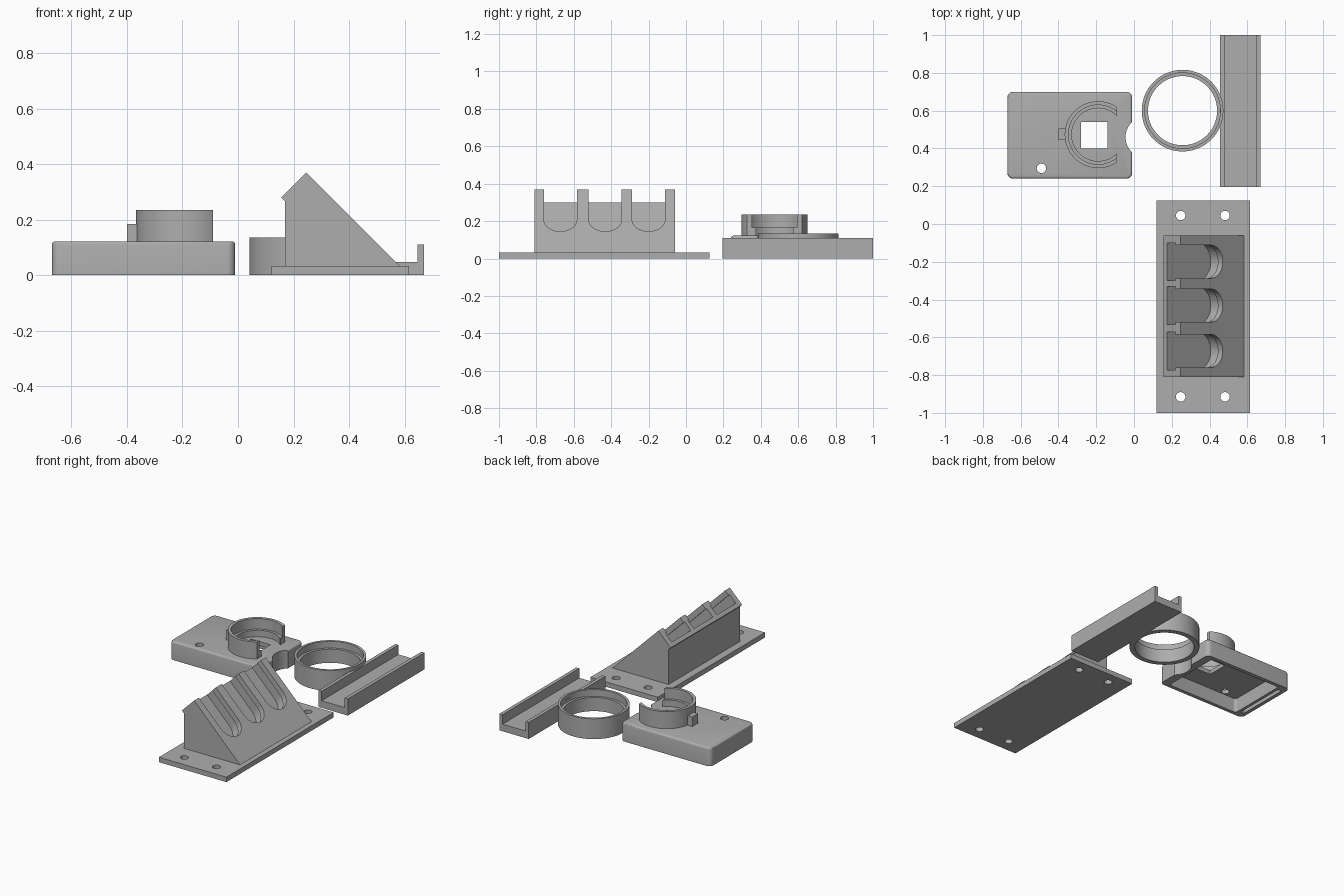
import bpy, bmesh, math
from mathutils import Matrix, Vector

if "Cube" in bpy.data.objects:
    bpy.data.objects.remove(bpy.data.objects["Cube"], do_unlink=True)

grey = bpy.data.materials.new("plain grey")
grey.use_nodes = True
grey.diffuse_color = (0.42, 0.42, 0.42, 1)
grey.node_tree.nodes["Principled BSDF"].inputs["Base Color"].default_value = grey.diffuse_color

ALONG_Y = Matrix(((1, 0, 0, 0), (0, 0, 1, 0), (0, 1, 0, 0), (0, 0, 0, 1)))


def prism(name, outline, low, high, frame=Matrix()):
    """Extrude a flat outline from low to high along the frame's third axis."""
    bm = bmesh.new()
    bottom = [bm.verts.new(frame @ Vector((x, y, low))) for x, y in outline]
    top = [bm.verts.new(frame @ Vector((x, y, high))) for x, y in outline]
    bm.faces.new(bottom)
    bm.faces.new(top)
    n = len(outline)
    for i in range(n):
        j = (i + 1) % n
        bm.faces.new((bottom[i], bottom[j], top[j], top[i]))
    bmesh.ops.recalc_face_normals(bm, faces=bm.faces[:])
    mesh = bpy.data.meshes.new(name)
    bm.to_mesh(mesh)
    bm.free()
    mesh.materials.append(grey)
    ob = bpy.data.objects.new(name, mesh)
    bpy.context.collection.objects.link(ob)
    return ob


def rect(x0, x1, y0, y1):
    return [(x0, y0), (x1, y0), (x1, y1), (x0, y1)]


def arc(x, y, r, start=0, end=360, steps=64):
    count = steps if end - start == 360 else steps + 1
    angles = [math.radians(start + (end - start) * i / steps) for i in range(count)]
    return [(x + r * math.cos(a), y + r * math.sin(a)) for a in angles]


def rounded_rect(x0, x1, y0, y1, r):
    return (arc(x1 - r, y1 - r, r, 0, 90, 8) + arc(x0 + r, y1 - r, r, 90, 180, 8)
            + arc(x0 + r, y0 + r, r, 180, 270, 8) + arc(x1 - r, y0 + r, r, 270, 360, 8))


def cut(ob, *cutters):
    """Subtract the cutters, bake the result and remove them."""
    for c in cutters:
        c.hide_render = True
        mod = ob.modifiers.new("cut", "BOOLEAN")
        mod.object, mod.operation, mod.solver = c, "DIFFERENCE", "EXACT"
    bpy.context.view_layer.update()
    evaluated = ob.evaluated_get(bpy.context.evaluated_depsgraph_get())
    ob.data = bpy.data.meshes.new_from_object(evaluated)
    ob.modifiers.clear()
    for c in cutters:
        bpy.data.objects.remove(c, do_unlink=True)


def smooth(ob):
    bpy.ops.object.select_all(action="DESELECT")
    ob.select_set(True)
    bpy.context.view_layer.objects.active = ob
    bpy.ops.object.shade_smooth_by_angle(angle=math.radians(30))


# Hollow case with rounded top edge
case = prism("case", rounded_rect(-0.67, -0.01, 0.24, 0.70, 0.03), 0, 0.122)
bm = bmesh.new()
bm.from_mesh(case.data)
rim = [e for e in bm.edges if all(v.co.z > 0.12 for v in e.verts)]
bmesh.ops.bevel(bm, geom=rim, offset=0.012, segments=3, profile=0.5, affect="EDGES")
bm.to_mesh(case.data)
bm.free()
cut(case,
    prism("cavity", rounded_rect(-0.60, -0.065, 0.265, 0.675, 0.02), -0.05, 0.095),
    prism("rim_slot", rect(-0.645, -0.62, 0.29, 0.65), -0.05, 0.06),
    prism("window", rect(-0.28, -0.14, 0.40, 0.54), -0.05, 0.3),
    prism("case_hole", arc(-0.49, 0.295, 0.025, steps=32), -0.05, 0.3),
    prism("finger_notch", arc(0.064, 0.46, 0.109), -0.05, 0.3))
smooth(case)

# Open collar and its stop block on the case
collar = prism("collar", arc(-0.19, 0.473, 0.177), 0.118, 0.235)
cut(collar,
    prism("collar_bore", arc(-0.19, 0.473, 0.14), 0, 0.4),
    prism("collar_recess", arc(-0.19, 0.473, 0.157), 0.165, 0.4),
    prism("collar_opening", rect(-0.09, 0.1, 0.2, 0.8), 0, 0.4))
smooth(collar)
prism("collar_stop", rect(-0.40, -0.36, 0.445, 0.505), 0.118, 0.185)

# Loose ring with an inner ledge
ring = prism("ring", arc(0.257, 0.60, 0.216, steps=80), 0, 0.135)
cut(ring,
    prism("ring_bore", arc(0.257, 0.60, 0.183, steps=80), -0.05, 0.3),
    prism("ring_recess", arc(0.257, 0.60, 0.20, steps=80), 0.09, 0.3))
smooth(ring)

# U-shaped channel
prism("channel", [(0.455, 0), (0.67, 0), (0.67, 0.11), (0.647, 0.11), (0.647, 0.047),
                  (0.478, 0.047), (0.478, 0.11), (0.455, 0.11)], 0.195, 1.0, ALONG_Y)

# Base plate with four screw holes
plate = prism("base_plate", rect(0.12, 0.615, -1.0, 0.125), 0, 0.033)
cut(plate, *[prism("screw_hole", arc(x, y, 0.025, steps=32), -0.05, 0.1)
             for x in (0.247, 0.482) for y in (-0.915, 0.045)])
smooth(plate)

# Sloped holder with three undercut slots
holder = prism("sloped_holder", [(0.17, 0.02), (0.595, 0.02), (0.245, 0.37), (0.155, 0.28),
                                 (0.17, 0.265)], -0.81, -0.06, ALONG_Y)
slots = []
for y in (-0.2, -0.432, -0.672):
    frame = Matrix.Translation((0.245, y, 0.37)) @ Matrix.Rotation(math.radians(45), 4, "Y")
    for r, end, low, high in ((0.088, 0.318, -0.04, 0.08), (0.1, 0.328, -0.1, -0.036)):
        outline = arc(end - r, 0, r, -90, 90, 24) + [(-0.08, r), (-0.08, -r)]
        slots.append(prism("slot", outline, low, high, frame))
cut(holder, *slots)
smooth(holder)
